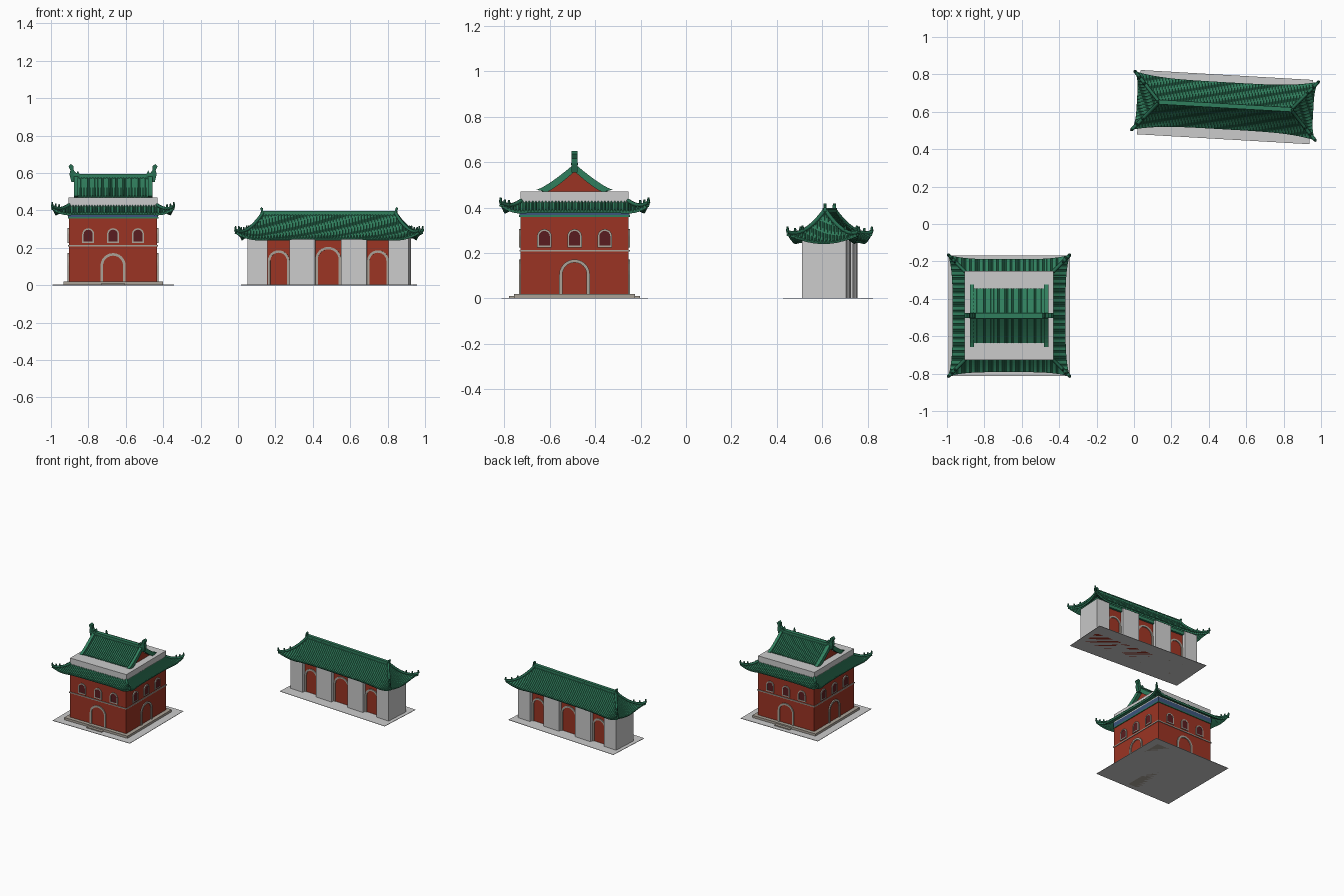
import bpy, bmesh, math
from mathutils import Matrix

if "Cube" in bpy.data.objects:
    bpy.data.objects.remove(bpy.data.objects["Cube"])

def material(name, rgb):
    m = bpy.data.materials.new(name)
    m.diffuse_color = (*rgb, 1)
    m.use_nodes = True
    m.node_tree.nodes["Principled BSDF"].inputs["Base Color"].default_value = m.diffuse_color
    return m

GREEN = material("roof_green", (0.03, 0.21, 0.11))
RIDGE = material("ridge_green", (0.02, 0.15, 0.08))
RED = material("wall_red", (0.33, 0.034, 0.017))
DARK = material("window_dark_red", (0.10, 0.012, 0.014))
GREY = material("plain_grey", (0.60, 0.60, 0.60))
STONE = material("stone_trim", (0.40, 0.36, 0.31))
BLUE = material("painted_blue", (0.045, 0.09, 0.20))

TOWER = Matrix.Translation((-0.668, -0.49, 0))
GATE = Matrix.Translation((0.487, 0.632, 0)) @ Matrix.Rotation(math.radians(-3.3), 4, 'Z')

def finish(name, bm, mat, M, recalc=True):
    bmesh.ops.remove_doubles(bm, verts=bm.verts, dist=1e-6)
    if recalc:
        bmesh.ops.recalc_face_normals(bm, faces=bm.faces)
    me = bpy.data.meshes.new(name)
    bm.to_mesh(me)
    bm.free()
    me.materials.append(mat)
    ob = bpy.data.objects.new(name, me)
    ob.matrix_world = M
    bpy.context.collection.objects.link(ob)
    return ob

def boxes(name, mat, M, *ranges):
    """Each range is x0, x1, y0, y1, z0, z1."""
    bm = bmesh.new()
    for x0, x1, y0, y1, z0, z1 in ranges:
        T = Matrix.Translation(((x0 + x1) / 2, (y0 + y1) / 2, (z0 + z1) / 2))
        S = Matrix.Diagonal((x1 - x0, y1 - y0, z1 - z0, 1))
        bmesh.ops.create_cube(bm, size=1, matrix=T @ S)
    return finish(name, bm, mat, M)

def prism(name, mat, M, pts, depth):
    """Extrude an x-z outline symmetrically along y."""
    bm = bmesh.new()
    f = bm.faces.new([bm.verts.new((x, -depth / 2, z)) for x, z in pts])
    r = bmesh.ops.extrude_face_region(bm, geom=[f])
    vs = [v for v in r['geom'] if isinstance(v, bmesh.types.BMVert)]
    bmesh.ops.translate(bm, verts=vs, vec=(0, depth, 0))
    return finish(name, bm, mat, M)

def arch_points(w, h, n=12):
    r = w / 2
    arc = [(r * math.cos(math.pi * i / n), h - r + r * math.sin(math.pi * i / n)) for i in range(n + 1)]
    return [(r, 0)] + arc + [(-r, 0)]

def arch_frame(name, M, w, h, t, sill=False):
    outer, inner = arch_points(w, h), arch_points(w - 2 * t, h - t)
    if sill:
        inner[0], inner[-1] = (inner[0][0], t), (inner[-1][0], t)
    prism(name, STONE, M, outer + inner[::-1], 0.012)
    if sill:
        boxes(name + "_sill", STONE, M, (-w / 2, w / 2, -0.006, 0.006, 0, t))

def side(M, k, dist, x, z):
    return M @ Matrix.Rotation(k * math.pi / 2, 4, 'Z') @ Matrix.Translation((x, -dist, z))

# ---- curved tiled hip roof ----
def hip_roof(name, M, C, E, I, z_in, drop, power, lift, pitch):
    """C = corner extents, E = eave extents at mid side, I = inner rectangle."""
    def height(x, y):
        tx, ty = ((abs(p) - i) / (c - i) for p, i, c in zip((x, y), I, C))
        hi, lo = min(1, max(tx, ty)), max(0, min(tx, ty))
        return z_in - drop * (1 - (1 - hi) ** power) + lift * lo ** 2
    rows = 7
    for a in (0, 1):                       # a = axis running along the eave
        b = 1 - a
        n = round(2 * C[a] / pitch)
        cols = [(-C[a] + (i + f) * 2 * C[a] / n, h) for i in range(n)
                for f, h in ((0, 0), (.45, 0), (.55, .006), (.9, .006))] + [(C[a], 0)]
        for s in (-1, 1):
            bm = bmesh.new()
            grid = []
            for u, h in cols:
                q = abs(u) / C[a]
                out = E[b] + (C[b] - E[b]) * q ** 4
                inn = I[b] + (C[b] - I[b]) * max(0, (abs(u) - I[a]) / (C[a] - I[a]))
                out = max(out, inn)
                col = []
                for k in range(rows + 1):
                    p = [0, 0]
                    p[a], p[b] = u, s * (out + (inn - out) * k / rows)
                    col.append(bm.verts.new((p[0], p[1], height(*p) + h)))
                grid.append(col)
            for c0, c1 in zip(grid, grid[1:]):
                for k in range(rows):
                    q = (c0[k], c1[k], c1[k + 1], c0[k + 1])
                    bm.faces.new(q if (s < 0) == (a == 0) else q[::-1])
            ob = finish(f"{name}_slope", bm, GREEN, M, False)
            m = ob.modifiers.new("thickness", 'SOLIDIFY')
            m.thickness, m.offset = 0.012, -1
    # hip ridges with small figures near the tips
    for sx in (-1, 1):
        for sy in (-1, 1):
            pts = []
            for k in range(11):
                t = k / 10
                x, y = (i + (c - i) * t for i, c in zip(I, C))
                pts.append((sx * x, sy * y, height(x, y) + 0.006))
            cu = bpy.data.curves.new(f"{name}_hip_ridge", 'CURVE')
            cu.dimensions, cu.bevel_depth, cu.bevel_resolution, cu.use_fill_caps = '3D', 0.009, 1, True
            sp = cu.splines.new('POLY')
            sp.points.add(10)
            for p, co in zip(sp.points, pts):
                p.co = (*co, 1)
            cu.materials.append(RIDGE)
            ob = bpy.data.objects.new(f"{name}_hip_ridge", cu)
            ob.matrix_world = M
            bpy.context.collection.objects.link(ob)
            bm = bmesh.new()
            for k in (6, 8, 10):
                x, y, z = pts[k]
                bmesh.ops.create_cone(bm, cap_ends=True, segments=6, radius1=0.008, radius2=0.004,
                                      depth=0.022, matrix=Matrix.Translation((x, y, z + 0.012)))
            finish(f"{name}_hip_figures", bm, RIDGE, M)

def ridge_ornament(name, M, x, z, s):
    """Curled end finial, mirrored by sign of x."""
    d = math.copysign(1, x)
    pts = [(-.035, 0), (.015, 0), (.025, .04), (.02, .062), (.03, .082), (.018, .095),
           (.004, .085), (.002, .06), (-.012, .045), (-.02, .06), (-.03, .04)]
    prism(name, RIDGE, M @ Matrix.Translation((x, 0, z)), [(d * s * a, s * b) for a, b in pts], 0.026 * s)

# ---- tower ----
boxes("tower_ground_plate", GREY, TOWER, (-.325, .325, -.322, .322, 0, .003))
boxes("tower_plinth", STONE, TOWER, (-.266, .266, -.266, .266, 0, .02),
      (-.065, .065, -.288, .288, 0, .01))
boxes("tower_walls", RED, TOWER, (-.236, .236, -.238, .238, .02, .40))
boxes("tower_string_course", STONE, TOWER, (-.241, .241, -.243, .243, .206, .214))
boxes("tower_painted_frieze", BLUE, TOWER, (-.24, .24, -.242, .242, .365, .40))
boxes("tower_frieze_edge", GREEN, TOWER, (-.242, .242, -.244, .244, .358, .366))
for k in range(4):
    arch_frame("tower_door_frame", side(TOWER, k, .238, 0, .02), .135, .152, .014)
    for x in (-.133, 0, .133):
        W = side(TOWER, k, .238, x, .225)
        arch_frame("tower_window_frame", W, .064, .08, .008, True)
        prism("tower_window", DARK, W, arch_points(.052, .074), .008)
hip_roof("tower_eave", TOWER, (.325, .325), (.302, .302), (.234, .234), .425, .045, 1.5, .036, .0145)
boxes("tower_attic", GREY, TOWER, (-.237, .237, -.238, .238, .40, .47))

# gabled top roof: outlines are drawn across y, then turned onto x
def gable_z(y, base=.47, rise=.115, half=.167):
    return base + rise * (1 - min(1, abs(y) / half)) ** 1.25

TURN = TOWER @ Matrix.Rotation(math.pi / 2, 4, 'Z')
ys = [-.167 + .334 * i / 16 for i in range(17)]
low = [(y * .74, .468 + (gable_z(y) - .47) * .79) for y in ys]
prism("gable_wall", RED, TURN, low, .37)
for s in (-1, 1):
    band = [(y, gable_z(y) + .008) for y in ys] + low[::-1]
    prism("gable_verge", GREEN, TURN @ Matrix.Translation((0, s * .199, 0)), band, .022)
    bm = bmesh.new()                       # ribbed tile slope
    grid = []
    n = 26
    for i in range(n):
        for f, h in ((0, 0), (.45, 0), (.55, .006), (.95, .006)):
            x = -.195 + .39 * (i + f) / n
            grid.append([bm.verts.new((x, s * .145 * k / 8, gable_z(.145 * k / 8) - .006 + h)) for k in range(9)])
    for c0, c1 in zip(grid, grid[1:]):
        for k in range(8):
            q = (c0[k], c0[k + 1], c1[k + 1], c1[k])
            bm.faces.new(q if s < 0 else q[::-1])
    ob = finish("gable_tiles", bm, GREEN, TOWER, False)
    m = ob.modifiers.new("thickness", 'SOLIDIFY')
    m.thickness, m.offset = 0.012, -1
boxes("gable_ridge", GREEN, TOWER, (-.21, .21, -.011, .011, .565, .59), (-.212, .212, -.015, .015, .588, .595))
for s in (-1, 1):
    ridge_ornament("gable_ridge_finial", TOWER, s * .208, .553, 1)

# ---- long gate hall ----
boxes("gate_ground_plate", GREY, GATE, (-.461, .461, -.179, .165, 0, .003))
boxes("gate_piers", GREY, GATE, *[(min(s * a, s * b), max(s * a, s * b), -.0975, .0975, 0, .262)
                                 for s in (-1, 1) for a, b in ((.07, .207), (.325, .432))])
boxes("gate_infill_walls", RED, GATE, (-.42, .42, -.07, .07, 0, .25))
boxes("gate_lintels", GREEN, GATE, (-.42, .42, -.085, .085, .238, .262))
for k in (0, 2):
    for x, w, h in ((-.266, .116, .187), (0, .138, .205), (.266, .116, .187)):
        arch_frame("gate_arch_frame", side(GATE, k, .07, x, 0), w, h, .013)
hip_roof("gate_roof", GATE, (.492, .157), (.472, .126), (.352, .0), .385, .143, 1.6, .045, .016)
boxes("gate_ridge", GREEN, GATE, (-.355, .355, -.009, .009, .365, .392), (-.357, .357, -.012, .012, .391, .398))
for s in (-1, 1):
    ridge_ornament("gate_ridge_finial", GATE, s * .353, .365, .55)
